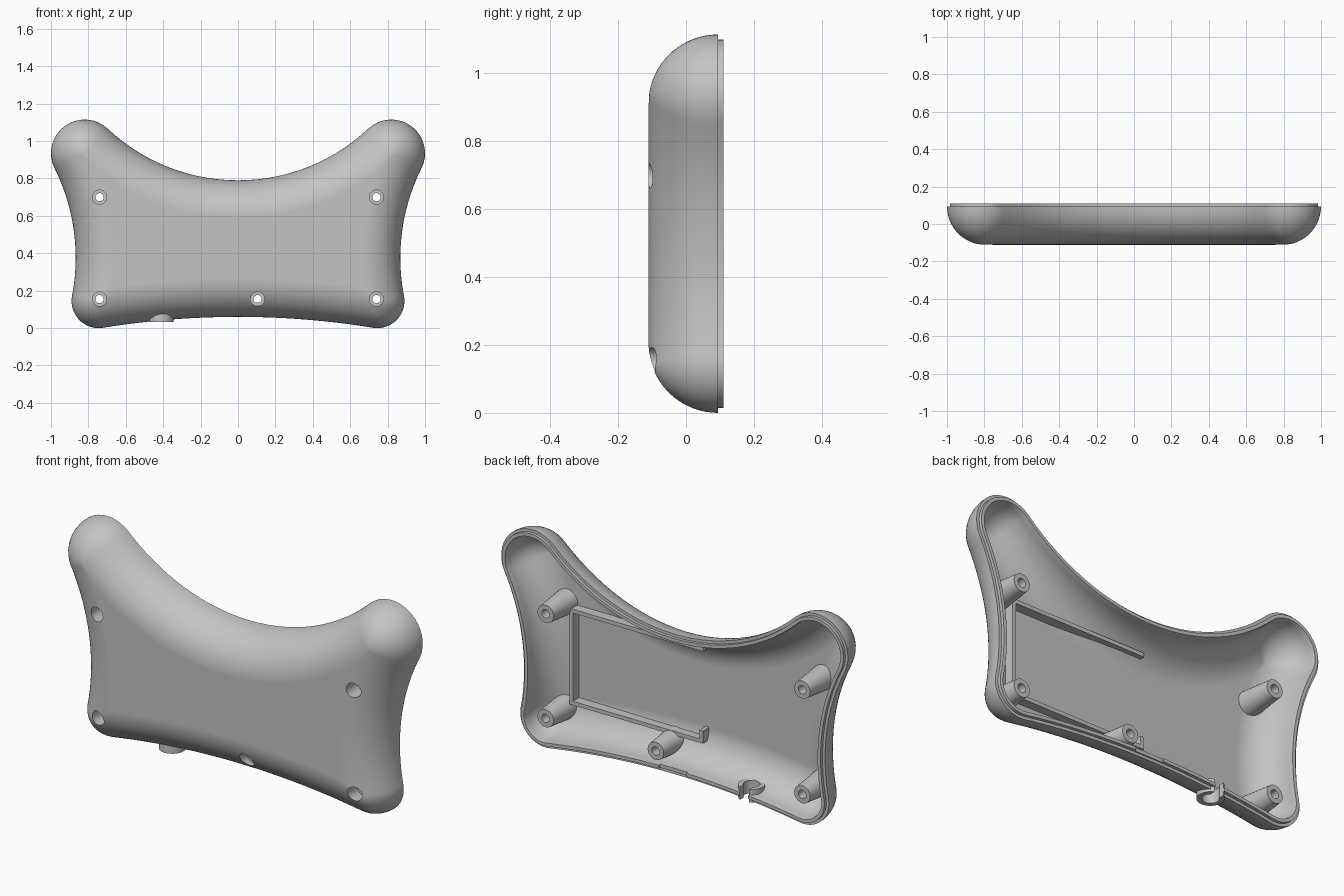
import bpy, bmesh, math
from mathutils import Vector
from mathutils.geometry import intersect_sphere_sphere_2d

if "Cube" in bpy.data.objects:
    bpy.data.objects.remove(bpy.data.objects["Cube"])

grey = bpy.data.materials.new("plain_grey")
grey.use_nodes = True
grey.diffuse_color = (0.55, 0.55, 0.55, 1)
grey.node_tree.nodes["Principled BSDF"].inputs["Base Color"].default_value = grey.diffuse_color

# Outline in x/z: four round corners joined by four hollow sides
CORNERS = [(Vector((0.82, 0.935)), 0.18), (Vector((-0.82, 0.935)), 0.18),
           (Vector((-0.745, 0.145)), 0.145), (Vector((0.745, 0.145)), 0.145)]
SIDES = [Vector((0, 1.807)), Vector((-1.941, 0.375)), Vector((0, -4.45)), Vector((1.941, 0.375))]
RIM, RADIUS, WALL = 0.094, 0.205, 0.035


def angle(v):
    return math.atan2(v.y, v.x)


def corner_ends(i, d):
    """Where corner i meets its two sides on the outline inset by d."""
    c, r = CORNERS[i]
    a, b = SIDES[i - 1], SIDES[i]
    if d < r:
        return [c + (s - c).normalized() * (r - d) for s in (a, b)]
    hits = intersect_sphere_sphere_2d(a, (a - c).length - r + d, b, (b - c).length - r + d)
    p = min(hits, key=lambda h: (Vector(h) - c).length)
    return [Vector(p), Vector(p)]


def sweep(c, p, q, n, turn):
    """Points from p to q about c; turn forces counter-clockwise."""
    a0 = angle(p - c)
    da = (angle(q - c) - a0) % math.tau
    if not turn and da > math.pi:
        da -= math.tau
    r0, r1 = (p - c).length, (q - c).length
    pts = []
    for k in range(n + 1):
        t = k / n
        a, r = a0 + da * t, r0 + (r1 - r0) * t
        pts.append(c + Vector((math.cos(a), math.sin(a))) * r)
    return pts


def outline(d):
    ends = [corner_ends(i, d) for i in range(4)]
    pts = []
    for i in range(4):
        p, q = ends[i]
        if d < CORNERS[i][1]:
            pts += sweep(CORNERS[i][0], p, q, 16, True)
        else:
            pts += [p] * 17
        pts += sweep(SIDES[i], q, ends[(i + 1) % 4][0], 28, False)[1:-1]
    return pts


def finish(name, bm):
    bmesh.ops.remove_doubles(bm, verts=bm.verts, dist=1e-5)
    bmesh.ops.recalc_face_normals(bm, faces=bm.faces)
    mesh = bpy.data.meshes.new(name)
    bm.to_mesh(mesh)
    bm.free()
    mesh.materials.append(grey)
    ob = bpy.data.objects.new(name, mesh)
    bpy.context.collection.objects.link(ob)
    return ob


def bridge(bm, loops, closed):
    n = len(loops[0])
    pairs = list(zip(loops, loops[1:] + loops[:1])) if closed else list(zip(loops, loops[1:]))
    for a, b in pairs:
        for k in range(n):
            bm.faces.new((a[k], a[(k + 1) % n], b[(k + 1) % n], b[k]))


def loft(name, section):
    """Capped skin through outlines given as (inset, y)."""
    bm = bmesh.new()
    loops = [[bm.verts.new((p.x, y, p.y)) for p in outline(d)] for d, y in section]
    bridge(bm, loops, False)
    bm.faces.new(loops[0])
    bm.faces.new(loops[-1])
    return finish(name, bm)


def revolve(name, profile, origin, axis="Y", n=32):
    """Closed ring or solid from (radius, height) points."""
    bm = bmesh.new()
    loops = []
    for r, h in profile:
        ring = []
        for k in range(n):
            u, v = r * math.cos(math.tau * k / n), r * math.sin(math.tau * k / n)
            co = (u, h, v) if axis == "Y" else (u, v, h)
            ring.append(bm.verts.new(Vector(origin) + Vector(co)))
        loops.append(ring)
    solid = len(profile) == 2
    bridge(bm, loops, not solid)
    if solid:
        bm.faces.new(loops[0])
        bm.faces.new(loops[-1])
    return finish(name, bm)


def box(name, lo, hi):
    bm = bmesh.new()
    bmesh.ops.create_cube(bm, size=1)
    for v in bm.verts:
        v.co = [a + (b - a) * (c + 0.5) for a, b, c in zip(lo, hi, v.co)]
    return finish(name, bm)


def carve(ob, other, operation="DIFFERENCE"):
    other.hide_render = True
    m = ob.modifiers.new("cut", "BOOLEAN")
    m.operation, m.object, m.solver = operation, other, "EXACT"
    bpy.context.view_layer.objects.active = ob
    bpy.ops.object.modifier_apply(modifier=m.name)


def quarter(inset, radius, steps=18):
    """Round section from the rim down to the flat face."""
    turns = [math.pi / 2 * k / steps for k in range(steps + 1)]
    return [(inset + radius * (1 - math.cos(t)), RIM - radius * math.sin(t)) for t in turns]


# Shell: round outside, stepped lip, round inside
outer = quarter(0, RADIUS)
inner = quarter(WALL, RADIUS - WALL)
lip = [(0.015, RIM), (0.015, 0.11), (WALL - 0.003, 0.11)]
shell = loft("shell", outer[::-1] + lip + inner)
envelope = loft("envelope_helper", [(0.004, 0.15)] + quarter(0.004, RADIUS - 0.004))
parts, helpers = [shell], [envelope]

# Screw posts with counterbored holes
posts = [(0.74, 0.7), (-0.74, 0.7), (0.74, 0.155), (-0.74, 0.155), (0.105, 0.155)]
post_profile = [(0.038, -0.13), (0.068, -0.13), (0.062, -0.06), (0.046, 0.1),
                (0.022, 0.1), (0.022, -0.02), (0.038, -0.02)]
for i, (x, z) in enumerate(posts):
    bore = revolve("bore_cutter", [(0.038, -0.15), (0.038, -0.02)], (x, 0, z))
    carve(shell, bore)
    post = revolve(f"screw_post_{i + 1}", post_profile, (x, 0, z))
    carve(post, envelope, "INTERSECT")
    parts.append(post)
    helpers.append(bore)

# Cable outlet: collar, round hole and slot open to the rim
cx, cy = -0.41, 0.045
hole = revolve("cable_hole_cutter", [(0.04, -0.05), (0.04, 0.2)], (cx, cy, 0), "Z")
slot = box("cable_slot_cutter", (cx - 0.026, cy, -0.05), (cx + 0.026, 0.2, 0.2))
gap = box("lip_gap_cutter", (-0.08, 0.1, -0.05), (0.08, 0.2, 0.2))
for cutter in (hole, slot, gap):
    carve(shell, cutter)
collar = revolve("cable_collar", [(0.04, 0.033), (0.064, 0.033), (0.064, 0.1), (0.04, 0.1)],
                 (cx, cy, 0), "Z")
carve(collar, slot)
parts.append(collar)
helpers += [hole, slot, gap]

# Battery tray walls on the inner floor
floor, top = -0.078, -0.025
parts += [box("tray_top_wall", (-0.08, floor, 0.675), (0.69, top, 0.695)),
          box("tray_bottom_wall", (-0.08, floor, 0.195), (0.69, top, 0.215)),
          box("tray_end_wall", (0.67, floor, 0.215), (0.69, top, 0.675)),
          box("tray_stop", (-0.08, floor, 0.215), (-0.06, top, 0.26))]

for h in helpers:
    bpy.data.objects.remove(h)

# Smooth shading with crisp edges
for ob in parts:
    bpy.ops.object.select_all(action="DESELECT")
    ob.select_set(True)
    bpy.context.view_layer.objects.active = ob
    bpy.ops.object.shade_smooth_by_angle(angle=math.radians(32))
    wn = ob.modifiers.new("even_shading", "WEIGHTED_NORMAL")
    wn.keep_sharp = True
